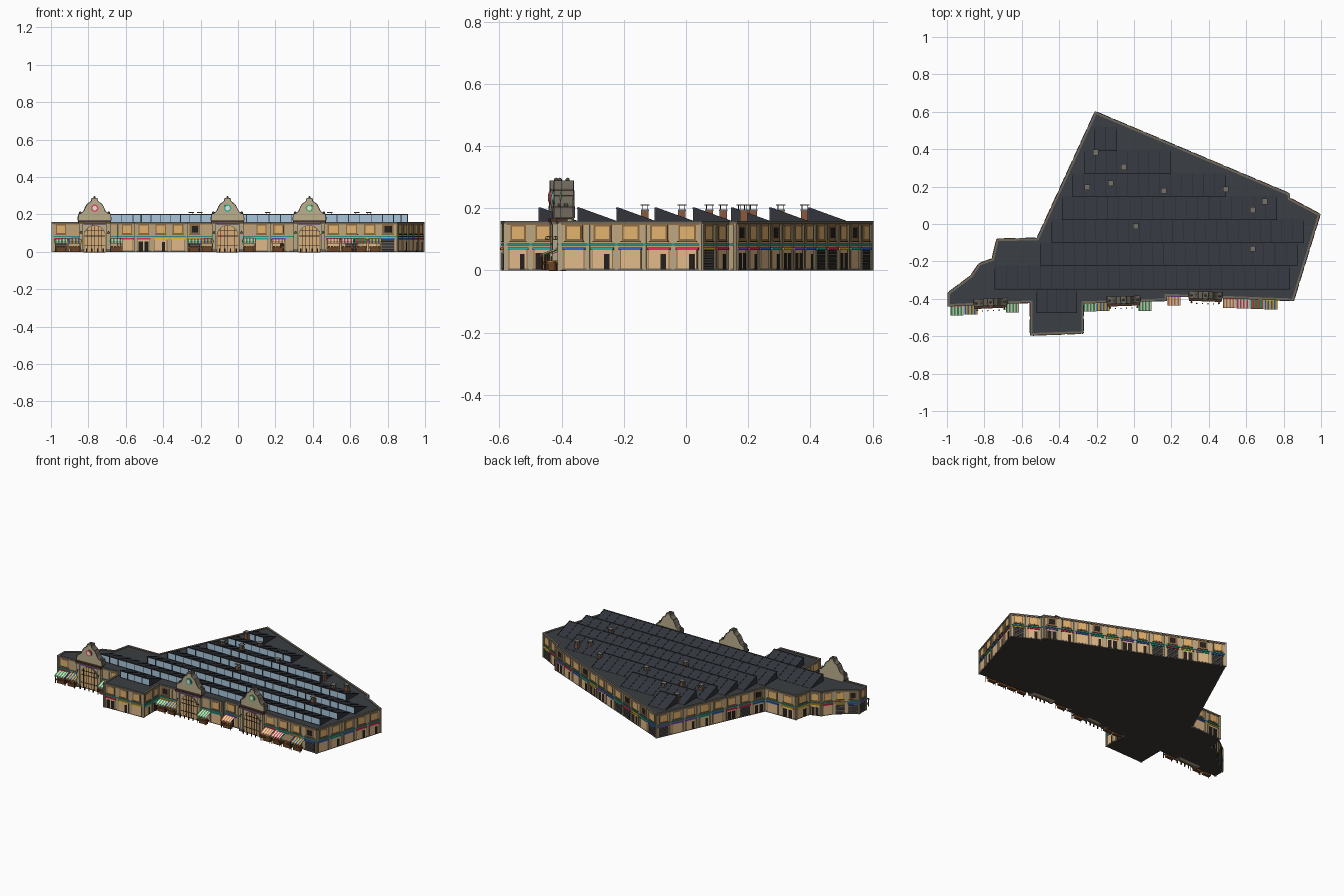
import bpy, bmesh, math, random
from mathutils import Matrix, Vector

if "Cube" in bpy.data.objects:
    bpy.data.objects.remove(bpy.data.objects["Cube"])

random.seed(4)
parts = {}
I = Matrix.Identity(4)


def part(name, color):
    if name not in parts:
        parts[name] = (bmesh.new(), color)
    return parts[name][0]


def prism(p, M, pts, vec):
    """Extrude a planar outline of 3D points along vec."""
    bm = part(*p)
    vs = [bm.verts.new(M @ Vector(q)) for q in pts]
    ws = [bm.verts.new(M @ (Vector(q) + Vector(vec))) for q in pts]
    bm.faces.new(vs)
    bm.faces.new(ws[::-1])
    n = len(pts)
    for i in range(n):
        bm.faces.new((vs[i], vs[(i + 1) % n], ws[(i + 1) % n], ws[i]))


def box(p, M, x0, x1, y0, y1, z0, z1):
    prism(p, M, [(x0, y0, z0), (x1, y0, z0), (x1, y1, z0), (x0, y1, z0)], (0, 0, z1 - z0))


def disc(p, M, x, z, r, y0, y1, n=20):
    prism(p, M, [(x + r * math.cos(2 * math.pi * i / n), y0, z + r * math.sin(2 * math.pi * i / n))
                 for i in range(n)], (0, y1 - y0, 0))


def ball(p, M, x, y, z, r):
    bmesh.ops.create_icosphere(part(*p), subdivisions=2, radius=r,
                               matrix=M @ Matrix.Translation((x, y, z)))


WALL, LOWER = ('building_walls', 'C4A578'), ('shopfront_panels', 'E0B988')
STONE, TRIM = ('stone_piers', 'B5A889'), ('parapet_coping', '6E675C')
FRAME, PANE = ('window_frames', '8A6B48'), ('window_panes', 'E2B26E')
DARK, SLAT = ('dark_openings', '23201E'), ('shutter_slats', '5C5A58')
TEAL, ROOF = ('string_course', '2C8C84'), ('flat_roof', '3B3E43')
SAW, SEAM = ('sawtooth_roofs', '32353C'), ('roof_seams', '25282D')
GLASS, MULL = ('roof_glazing', 'A9C6DC'), ('glazing_bars', '3A4048')
BRICK, CAP = ('chimney_stacks', '8A5A40'), ('chimney_caps', '77716A')
WOOD, IRON = ('stall_timber', '6B4426'), ('ironwork', '2C241E')
LINTELS = [('red_signs', 'E0305A'), ('blue_signs', '3566D0'), ('yellow_signs', 'EABF30'),
           ('violet_signs', '8A55D8'), ('aqua_signs', '25B0A0')]

# Building footprint, counter-clockwise from the front left corner
foot = [(-.99, -.435), (-.55, -.415), (-.55, -.59), (-.275, -.58), (-.275, -.42), (.17, -.405),
        (.17, -.38), (.85, -.405), (.99, .05), (.83, .135), (.826, .16), (-.205, .595),
        (-.515, -.08), (-.73, -.085), (-.755, -.19), (-.825, -.215), (-.87, -.28), (-.99, -.37)]
prism(WALL, I, [(x, y, .003) for x, y in foot], (0, 0, .147))
prism(('ground_slab', '3A3733'), I, [(x, y, 0) for x, y in foot], (0, 0, .003))
prism(ROOF, I, [(x, y, .15) for x, y in foot], (0, 0, .005))


def bay(M, x, w):
    """One bay: upper window over a shopfront."""
    h = w * .31
    if random.random() < .16:
        box(FRAME, M, x - h, x + h, -.003, .002, .094, .146)
        box(DARK, M, x - h * .6, x + h * .6, -.004, .002, .104, .138)
    else:
        box(FRAME, M, x - h, x + h, -.003, .002, .094, .146)
        box(PANE, M, x - h * .78, x + h * .78, -.0042, .002, .1, .141)
    box(FRAME, M, x - h * 1.1, x + h * 1.1, -.006, .002, .091, .095)
    s = w * .34
    box(FRAME, M, x - s - .003, x + s + .003, -.002, .002, .003, .068)
    box(random.choice(LINTELS), M, x - s - .006, x + s + .006, -.008, .002, .066, .074)
    kind = random.random()
    if kind < .45:
        box(LOWER, M, x - s, x + s, -.0035, .002, .006, .066)
        if random.random() < .4:
            box(DARK, M, x + s * .2, x + s * .75, -.0045, .002, .003, .052)
    elif kind < .75:
        box(DARK, M, x - s, x + s, -.003, .002, .003, .066)
        for k in range(7):
            box(SLAT, M, x - s, x + s, -.005, .002, .006 + k * .0085, .011 + k * .0085)
    else:
        box(LOWER, M, x - s, x + s, -.0035, .002, .006, .066)
        for sx in (-1, 1):
            c = x + sx * s * .5
            box(DARK, M, c - s * .36, c + s * .36, -.0045, .002, .003, .056)


def gate(M, x, accent):
    """Monumental gateway with a curved gable."""
    G = M @ Matrix.Translation((x, 0, 0))
    half = [(.08, .0), (.08, .165), (.086, .168), (.084, .2), (.068, .205), (.055, .218), (.046, .238),
            (.036, .255), (.024, .262), (.015, .271), (.011, .286)]
    full = half + [(-a, z) for a, z in half[::-1]]
    prism(('gate_gables', 'BCAF8E'), G, [(a, -.01, z) for a, z in full], (0, .034, 0))
    # coping follows the curve
    for s in (-1, 1):
        for (a, z), (b, t) in zip(half[2:], half[3:]):
            d = Vector((b - a, t - z)).normalized() * .004
            q = [(a, z), (b, t), (b + d.y, t - d.x), (a + d.y, z - d.x)]
            prism(TRIM, G, [(s * u, -.013, v) for u, v in q], (0, .04, 0))
        box(STONE, G, *sorted((s * .064, s * .084)), -.02, .01, 0, .155)
        box(TRIM, G, *sorted((s * .061, s * .087)), -.023, .012, .148, .156)
        box(TRIM, G, *sorted((s * .061, s * .087)), -.023, .012, 0, .014)
        ball(TRIM, G, s * .076, .005, .21, .007)
        box(IRON, G, s * .073 - .002, s * .073 + .002, -.034, -.02, .108, .111)
        ball(('gate_lamps', 'D8B870'), G, s * .073, -.033, .103, .006)
    box(TRIM, G, -.014, .014, -.013, .027, .285, .289)
    ball(TRIM, G, 0, .007, .291, .007)
    # medallion, cornice and arched doors
    disc((accent[0] + '_medallion', accent[1]), G, 0, .234, .02, -.016, 0)
    disc(('medallion_faces', 'EFE8D8'), G, 0, .234, .012, -.018, 0)
    box(('gate_cornices', '4A3428'), G, -.088, .088, -.026, .01, .156, .167)
    box(LINTELS[3], G, -.06, .06, -.022, 0, .147, .154)
    arch = [(.055 * math.cos(math.pi * i / 16), .085 + .055 * math.sin(math.pi * i / 16)) for i in range(17)]
    for k, y, p in ((1.07, -.013, FRAME), (1, -.015, ('gate_doors', 'D9B07A'))):
        prism(p, G, [(a * k, y, .085 + (z - .085) * k) for a, z in [(.055, .003)] + arch + [(-.055, .003)]],
              (0, .012, 0))
    for a in (-.037, -.018, 0, .018, .037):
        top = .085 + math.sqrt(.055 ** 2 - a * a)
        box(IRON, G, a - .0012, a + .0012, -.0175, -.01, .003, top)
    for z in (.035, .085, .112):
        w = .055 if z < .09 else .047
        box(IRON, G, -w, w, -.0175, -.01, z - .0015, z + .0015)
    # bollards
    for a in (-.045, -.015, .015, .045):
        box(IRON, G, a - .003, a + .003, -.041, -.035, 0, .018)


gates = {-.767: ('red', 'E0506A'), -.056: ('aqua', '35B5A8'), .382: ('green', '4FB56A')}

# Facades along every footprint edge (local x along the wall, -y outward)
for i, (ax, ay) in enumerate(foot):
    bx, by = foot[(i + 1) % len(foot)]
    L = math.hypot(bx - ax, by - ay)
    M = Matrix.Translation((ax, ay, 0)) @ Matrix.Rotation(math.atan2(by - ay, bx - ax), 4, 'Z')
    box(TRIM, M, -.005, L + .005, -.006, .007, .15, .159)
    box(FRAME, M, -.003, L + .003, -.004, .002, .146, .151)
    box(TEAL, M, -.003, L + .003, -.005, .002, .08, .086)
    box(TRIM, M, -.002, L + .002, -.0025, .002, 0, .006)
    for x in (0, L):
        box(STONE, M, x - .007, x + .007, -.0035, .003, 0, .15)
    local = []
    if i in (0, 4, 6):
        for gx, acc in gates.items():
            if ax < gx < bx:
                local.append((gx - ax) * L / (bx - ax))
                gate(M, local[-1], acc)
    if L > .05:
        n = max(1, round(L / .092))
        w = L / n
        for k in range(n):
            x = (k + .5) * w
            if all(abs(x - g) > .086 + w * .36 for g in local):
                bay(M, x, w)
            if k and all(abs(k * w - g) > .09 for g in local):
                box(STONE, M, k * w - .005, k * w + .005, -.0035, .002, .003, .15)

# Sawtooth roof rows: front edge y, left x, right x
rows = [(-.47, -.52, -.305), (-.345, -.745, .835), (-.22, -.5, .875), (-.097, -.44, .91),
        (.026, -.385, .765), (.149, -.33, .49), (.272, -.265, .195), (.395, -.215, -.09)]
for y, x0, x1 in rows:
    prism(SAW, I, [(x0, y, .152), (x0, y, .201), (x0, y + .124, .156), (x0, y + .124, .152)], (x1 - x0, 0, 0))
    box(GLASS, I, x0 + .006, x1 - .006, y - .002, y + .001, .159, .197)
    box(SAW, I, x0, x1, y - .005, y + .002, .197, .202)
    n = max(2, round((x1 - x0) / .06))
    for k in range(n + 1):
        x = x0 + .002 + (x1 - x0 - .004) * k / n
        box(MULL, I, x - .002, x + .002, y - .004, y + .001, .155, .199)
        prism(SEAM, I, [(x - .0015, y, .2), (x - .0015, y, .203), (x - .0015, y + .124, .158),
                        (x - .0015, y + .124, .155)], (.003, 0, 0))

# Brick chimneys with raised caps
for x, y in [(-.205, .382), (-.055, .305), (-.25, .197), (-.125, .217), (.16, .178), (.49, .185),
             (.70, .12), (.635, .075), (.01, -.013), (.635, -.132)]:
    box(BRICK, I, x - .012, x + .012, y - .012, y + .012, .153, .193)
    box(TRIM, I, x - .0135, x + .0135, y - .0135, y + .0135, .191, .195)
    for sx in (-1, 1):
        for sy in (-1, 1):
            box(IRON, I, x + sx * .009 - .001, x + sx * .009 + .001,
                y + sy * .009 - .001, y + sy * .009 + .001, .194, .21)
    box(CAP, I, x - .015, x + .015, y - .015, y + .015, .209, .212)

# Market stalls with striped awnings: left x, wall y, stripe colour
WHITE = ('pale_stripes', 'EDE6D2')
GREEN, ORANGE, RED, BLUE = (('green_stripes', '3E9E5A'), ('orange_stripes', 'E07A3A'),
                            ('red_stripes', 'CF4550'), ('blue_stripes', '3A62B0'))
YELLOW = ('yellow_stripes', 'E5B93C')
FRUIT = [('red_produce', 'C8402F'), ('green_produce', '6FA03C'), ('orange_produce', 'E59A35')]
stalls = [(-.98, -.443, GREEN, WHITE), (-.907, -.44, BLUE, YELLOW), (-.685, -.427, GREEN, WHITE),
          (-.27, -.423, GREEN, WHITE), (-.2, -.421, BLUE, YELLOW), (.025, -.42, GREEN, WHITE),
          (.18, -.39, ORANGE, WHITE), (.475, -.405, ORANGE, WHITE), (.549, -.407, RED, WHITE),
          (.623, -.409, GREEN, RED), (.697, -.412, BLUE, YELLOW)]
for x, y, c1, c2 in stalls:
    n, w = 8, .069
    for k in range(n):
        prism(c2 if k % 2 else c1, I, [(x + k * w / n, y + a, z) for a, z in
              [(.01, .073), (-.045, .053), (-.045, .044), (-.043, .044), (-.043, .051), (.01, .07)]], (w / n, 0, 0))
    for px in (x + .003, x + w - .003):
        box(WOOD, I, px - .0015, px + .0015, y - .042, y - .039, 0, .053)
    box(WOOD, I, x + .004, x + w - .004, y - .036, y - .006, .018, .023)
    box(WOOD, I, x + .008, x + w - .008, y - .031, y - .01, 0, .018)
    for k in range(4):
        cx = x + .012 + k * .015
        box(WOOD, I, cx - .006, cx + .006, y - .035, y - .012, .023, .029)
        box(random.choice(FRUIT), I, cx - .005, cx + .005, y - .034, y - .013, .028, .032)


def lin(h):
    v = [int(h[i:i + 2], 16) / 255 for i in (0, 2, 4)]
    return [c / 12.92 if c < .04 else ((c + .055) / 1.055) ** 2.4 for c in v] + [1]


# Turn each collected part into an object
for name, (bm, color) in parts.items():
    bmesh.ops.recalc_face_normals(bm, faces=bm.faces)
    me = bpy.data.meshes.new(name)
    bm.to_mesh(me)
    bm.free()
    mat = bpy.data.materials.new(name)
    mat.diffuse_color = lin(color)
    mat.use_nodes = True
    mat.node_tree.nodes["Principled BSDF"].inputs["Base Color"].default_value = mat.diffuse_color
    me.materials.append(mat)
    bpy.context.collection.objects.link(bpy.data.objects.new(name, me))
